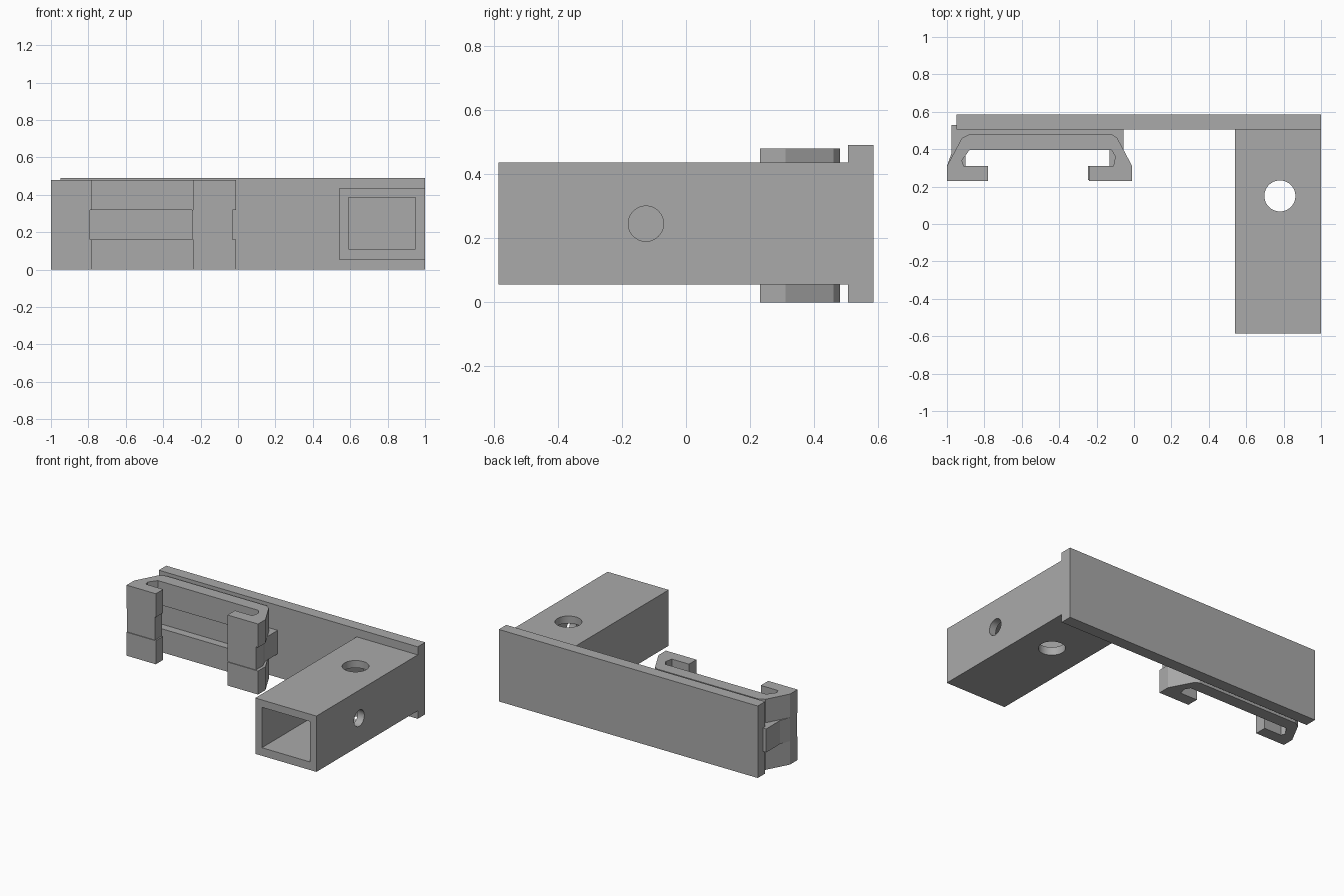
import bpy
import bmesh
from math import radians
from mathutils import Matrix, Vector

cube = bpy.data.objects.get("Cube")
if cube:
    bpy.data.objects.remove(cube, do_unlink=True)

GREY = (0.4, 0.4, 0.4, 1)
grey = bpy.data.materials.new("plain_grey")
grey.use_nodes = True
grey.diffuse_color = GREY
grey.node_tree.nodes["Principled BSDF"].inputs["Base Color"].default_value = GREY


def finish(name, bm):
    bmesh.ops.recalc_face_normals(bm, faces=bm.faces)
    mesh = bpy.data.meshes.new(name)
    bm.to_mesh(mesh)
    bm.free()
    mesh.materials.append(grey)
    obj = bpy.data.objects.new(name, mesh)
    bpy.context.collection.objects.link(obj)
    return obj


def box(name, low, high):
    low, high = Vector(low), Vector(high)
    bm = bmesh.new()
    bmesh.ops.create_cube(bm, size=1)
    bmesh.ops.scale(bm, vec=high - low, verts=bm.verts)
    bmesh.ops.translate(bm, vec=(low + high) / 2, verts=bm.verts)
    return finish(name, bm)


def cylinder(name, centre, radius, depth, axis):
    bm = bmesh.new()
    bmesh.ops.create_cone(bm, cap_ends=True, segments=48, radius1=radius,
                          radius2=radius, depth=depth)
    if axis == "X":
        bmesh.ops.rotate(bm, matrix=Matrix.Rotation(radians(90), 3, "Y"), verts=bm.verts)
    bmesh.ops.translate(bm, vec=centre, verts=bm.verts)
    return finish(name, bm)


def extrude(name, outline, z0, z1):
    bm = bmesh.new()
    face = bm.faces.new([bm.verts.new((x, y, z0)) for x, y in outline])
    top = bmesh.ops.extrude_face_region(bm, geom=[face], use_keep_orig=True)["geom"]
    bmesh.ops.translate(bm, vec=(0, 0, z1 - z0),
                        verts=[v for v in top if isinstance(v, bmesh.types.BMVert)])
    return finish(name, bm)


def cut(obj, cutter):
    mod = obj.modifiers.new("cut", "BOOLEAN")
    mod.operation = "DIFFERENCE"
    mod.solver = "EXACT"
    mod.object = cutter
    bpy.context.view_layer.objects.active = obj
    bpy.ops.object.modifier_apply(modifier=mod.name)
    bpy.data.objects.remove(cutter, do_unlink=True)


# Long mounting plate
box("back_plate", (-0.95, 0.505, 0), (1, 0.585, 0.49))

# Hollow square arm with a vertical through hole and one hole in its outer wall
arm = box("tube_arm", (0.54, -0.585, 0.055), (1, 0.505, 0.435))
cut(arm, box("bore_cutter", (0.59, -0.7, 0.11), (0.95, 0.6, 0.385)))
cut(arm, cylinder("vertical_hole_cutter", (0.78, 0.15, 0.245), 0.083, 1, "Z"))
cut(arm, cylinder("side_hole_cutter", (1, -0.125, 0.245), 0.055, 0.2, "X"))

# Hooked clip: upper and lower bands
clip = [(-1, 0.23), (-0.78, 0.23), (-0.78, 0.31), (-0.91, 0.31), (-0.92, 0.34),
        (-0.88, 0.395), (-0.12, 0.395), (-0.1, 0.36), (-0.11, 0.31), (-0.24, 0.31),
        (-0.24, 0.23), (-0.01, 0.23), (-0.01, 0.31), (-0.09, 0.46), (-0.12, 0.48),
        (-0.88, 0.48), (-0.92, 0.46), (-1, 0.31)]
extrude("lower_clip", clip, 0, 0.16)
extrude("upper_clip", clip, 0.32, 0.48)

# Middle band, set back so that it joins the plate
middle = [(-1, 0.235), (-0.79, 0.235), (-0.79, 0.31), (-0.9, 0.31), (-0.9, 0.45),
          (-0.13, 0.45), (-0.13, 0.31), (-0.245, 0.31), (-0.245, 0.235), (-0.03, 0.235),
          (-0.03, 0.31), (-0.055, 0.37), (-0.055, 0.51), (-0.95, 0.51), (-0.95, 0.53),
          (-0.975, 0.53), (-0.975, 0.38), (-1, 0.31)]
extrude("middle_clip", middle, 0.16, 0.32)

# Smooth only the round holes
bpy.ops.object.select_all(action="DESELECT")
arm.select_set(True)
bpy.context.view_layer.objects.active = arm
bpy.ops.object.shade_smooth_by_angle(angle=radians(30))
